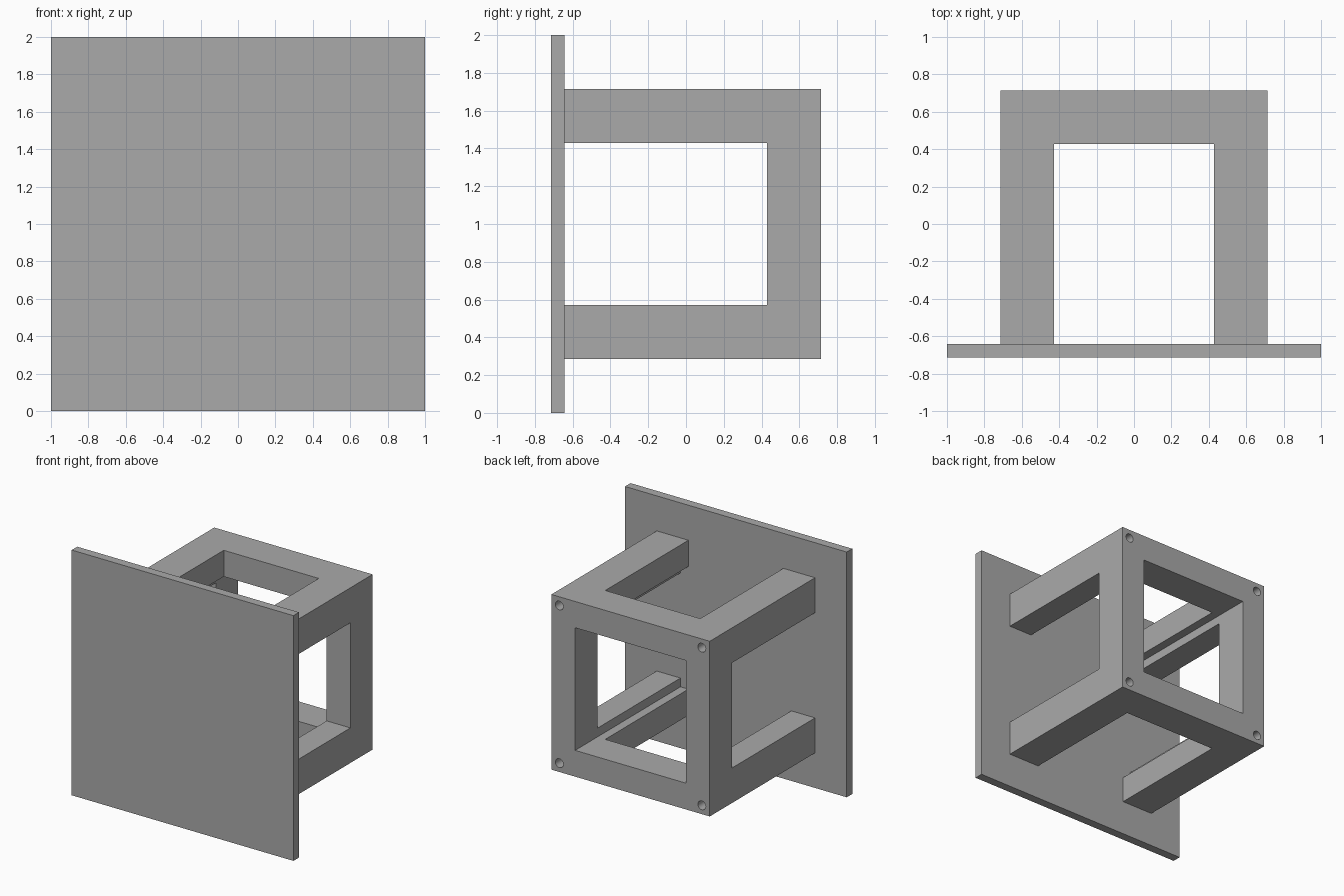
import bpy
import math

if "Cube" in bpy.data.objects:
    bpy.data.objects.remove(bpy.data.objects["Cube"])

U = 1 / 14                      # module: the plate is 28 modules square
MID = 1.0                       # height of the centre axis
BACK, FRONT = 10 * U, -10 * U
JOINT = FRONT + U               # where the frame meets the plate

grey = bpy.data.materials.new("mid_grey")
grey.use_nodes = True
colour = (0.4, 0.4, 0.4, 1)
grey.diffuse_color = colour
grey.node_tree.nodes["Principled BSDF"].inputs["Base Color"].default_value = colour


def box(name, width, y0, y1, height):
    """Box centred on the axis, running from y0 to y1."""
    bpy.ops.mesh.primitive_cube_add(size=1, location=(0, (y0 + y1) / 2, MID))
    ob = bpy.context.object
    ob.name = name
    ob.scale = (width, y1 - y0, height)
    bpy.ops.object.transform_apply(location=False, rotation=False, scale=True)
    ob.data.materials.append(grey)
    return ob


def cut(target, cutter):
    """Subtract the cutter from the target and remove the cutter."""
    cutter.hide_render = True
    mod = target.modifiers.new("cut", 'BOOLEAN')
    mod.operation = 'DIFFERENCE'
    mod.solver = 'EXACT'
    mod.object = cutter
    bpy.context.view_layer.objects.active = target
    bpy.ops.object.modifier_apply(modifier=mod.name)
    bpy.data.objects.remove(cutter)


# Square front plate
box("front_plate", 28 * U, FRONT, JOINT, 28 * U)

# Open frame: square tube with a lengthwise bore
frame = box("frame", 20 * U, JOINT, BACK, 20 * U)
cut(frame, box("bore_cutter", 14 * U, JOINT - U, BACK + U, 14 * U))

# Side, top and bottom windows, open towards the plate
window_back = 6 * U
cut(frame, box("side_window_cutter", 24 * U, JOINT - U, window_back, 12 * U))
cut(frame, box("top_window_cutter", 12 * U, JOINT - U, window_back, 24 * U))

# Screw holes in the back corners
depth = 6 * U
for sx in (-1, 1):
    for sz in (-1, 1):
        bpy.ops.mesh.primitive_cylinder_add(
            vertices=32, radius=U / 2, depth=2 * depth,
            location=(sx * 9 * U, BACK, MID + sz * 9 * U),
            rotation=(math.pi / 2, 0, 0))
        hole = bpy.context.object
        hole.name = "screw_hole_cutter"
        hole.data.materials.append(grey)
        cut(frame, hole)

# Smooth hole walls, crisp edges elsewhere
bpy.ops.object.select_all(action='DESELECT')
frame.select_set(True)
bpy.context.view_layer.objects.active = frame
bpy.ops.object.shade_smooth_by_angle(angle=math.radians(30))
